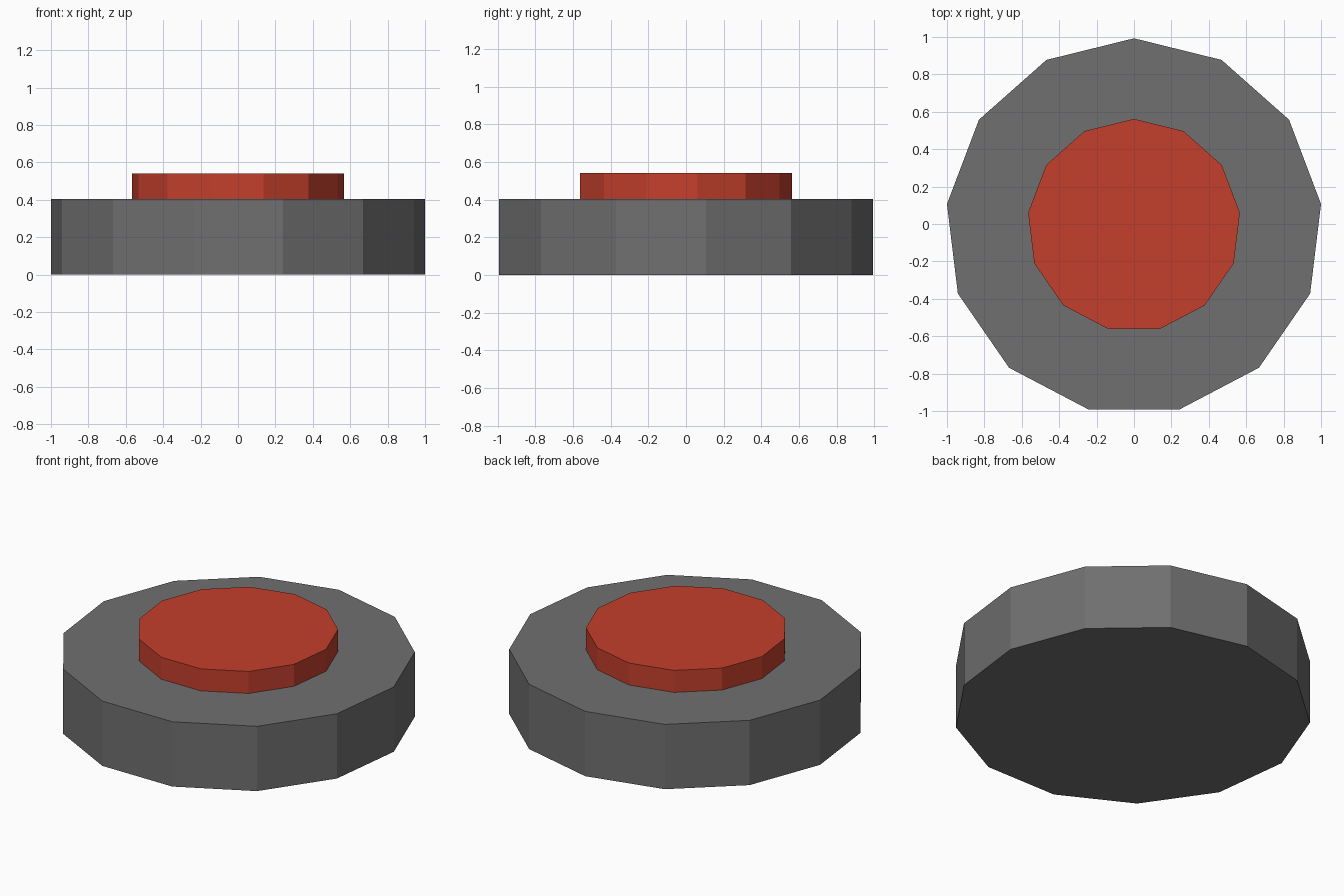
import bpy
import math

if "Cube" in bpy.data.objects:
    bpy.data.objects.remove(bpy.data.objects["Cube"])

SIDES = 13


def material(name, rgb):
    mat = bpy.data.materials.new(name)
    mat.diffuse_color = (*rgb, 1.0)
    mat.use_nodes = True
    mat.node_tree.nodes["Principled BSDF"].inputs["Base Color"].default_value = mat.diffuse_color
    return mat


def disc(name, half_width, z0, z1, mat):
    """Flat-sided disc with one corner pointing to the back (+y)."""
    step = 2 * math.pi / SIDES
    radius = half_width / math.cos(step / 4)
    # an odd polygon is shifted so its bounds are centred on y = 0
    shift = -radius * (1 - math.cos(step / 2)) / 2
    ring = [(radius * math.sin(i * step), radius * math.cos(i * step) + shift)
            for i in reversed(range(SIDES))]
    verts = [(x, y, z) for z in (z0, z1) for x, y in ring]
    faces = [tuple(reversed(range(SIDES))), tuple(range(SIDES, 2 * SIDES))]
    for i in range(SIDES):
        j = (i + 1) % SIDES
        faces.append((i, j, SIDES + j, SIDES + i))
    mesh = bpy.data.meshes.new(name)
    mesh.from_pydata(verts, [], faces)
    mesh.materials.append(mat)
    obj = bpy.data.objects.new(name, mesh)
    bpy.context.collection.objects.link(obj)
    return obj


# Grey housing
disc("button_base", 1.0, 0.0, 0.404, material("dark_grey", (0.16, 0.16, 0.16)))
# Red push button on top
disc("push_button", 0.566, 0.404, 0.541, material("red", (0.55, 0.05, 0.025)))
